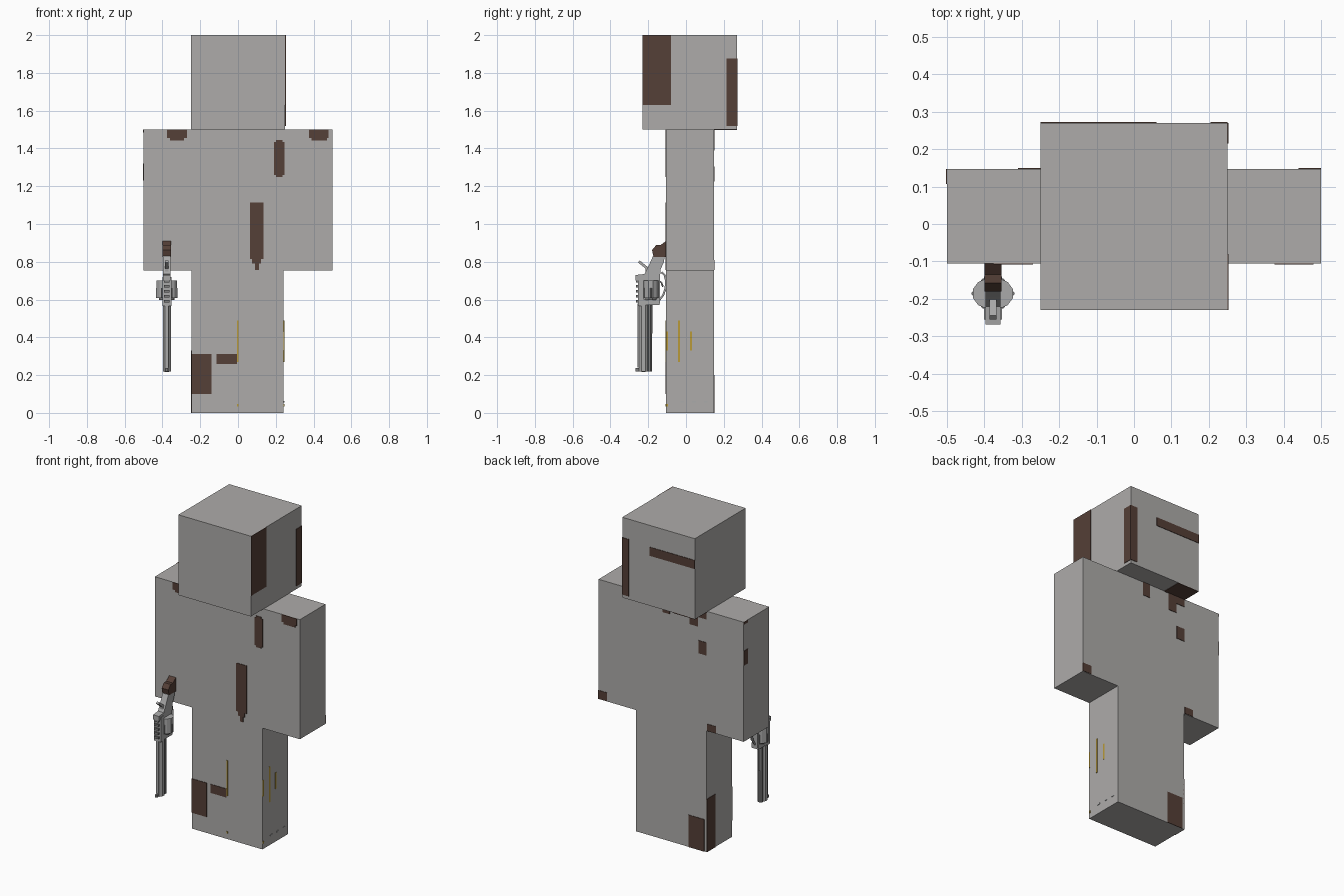
import bpy, bmesh, math
from mathutils import Vector

if "Cube" in bpy.data.objects:
    bpy.data.objects.remove(bpy.data.objects["Cube"], do_unlink=True)


def material(name, rgb):
    m = bpy.data.materials.new(name)
    m.use_nodes = True
    m.diffuse_color = (*rgb, 1)
    bsdf = m.node_tree.nodes["Principled BSDF"]
    bsdf.inputs["Base Color"].default_value = (*rgb, 1)
    bsdf.inputs["Roughness"].default_value = 0.8
    return m


GREY = material("stone grey", (0.42, 0.41, 0.40))
BROWN = material("rust brown", (0.09, 0.05, 0.038))
GOLD = material("gold", (0.48, 0.32, 0.04))
STEEL = material("light steel", (0.40, 0.40, 0.40))
DARK = material("dark steel", (0.20, 0.20, 0.20))


def finish(name, bm, mat):
    bmesh.ops.recalc_face_normals(bm, faces=bm.faces[:])
    me = bpy.data.meshes.new(name)
    bm.to_mesh(me)
    bm.free()
    me.materials.append(mat)
    ob = bpy.data.objects.new(name, me)
    bpy.context.collection.objects.link(ob)
    return ob


def add_box(bm, x, y, z):
    verts = bmesh.ops.create_cube(bm, size=1)["verts"]
    for v in verts:
        v.co = Vector([(r[0] + r[1]) / 2 + c * (r[1] - r[0])
                       for r, c in zip((x, y, z), v.co)])


def box(name, x, y, z, mat):
    bm = bmesh.new()
    add_box(bm, x, y, z)
    return finish(name, bm, mat)


def plates(name, axis, at, rects, mat, t=0.003):
    """Thin painted patches; each rect is (u0, u1, v0, v1) on the plane axis = at."""
    bm = bmesh.new()
    for u0, u1, v0, v1 in rects:
        spans = [(u0, u1), (v0, v1)]
        spans.insert("xyz".index(axis), (at - t, at + t))
        add_box(bm, *spans)
    return finish(name, bm, mat)


def extrude_yz(name, pts, cx, half, mat):
    """Side outline in (y, z) given a width along x."""
    bm = bmesh.new()
    f = bm.faces.new([bm.verts.new((cx - half, y, z)) for y, z in pts])
    new = bmesh.ops.extrude_face_region(bm, geom=[f])["geom"]
    bmesh.ops.translate(bm, vec=(2 * half, 0, 0),
                        verts=[g for g in new if isinstance(g, bmesh.types.BMVert)])
    return finish(name, bm, mat)


def prism_z(name, x, y, rx, ry, z0, z1, mat, sides=8):
    """Upright prism with flat sides facing the axes."""
    bm = bmesh.new()
    bmesh.ops.create_cone(bm, cap_ends=True, segments=sides,
                          radius1=1, radius2=1, depth=1)
    turn, k = math.pi / sides, 1 / math.cos(math.pi / sides)
    for v in bm.verts:
        a = math.atan2(v.co.y, v.co.x) + turn
        v.co = (x + rx * k * math.cos(a), y + ry * k * math.sin(a),
                z0 if v.co.z < 0 else z1)
    return finish(name, bm, mat)


# Blocky body
F, B = -0.105, 0.147
box("head", (-0.25, 0.25), (-0.23, 0.27), (1.5, 2), GREY)
box("torso", (-0.25, 0.25), (F, B), (0.755, 1.5), GREY)
for side, s in (("left", 1), ("right", -1)):
    box(side + "_arm", sorted((0.25 * s, 0.5 * s)), (F, B), (0.755, 1.5), GREY)
box("left_leg", (0, 0.242), (F, B), (0, 0.755), GREY)
box("right_leg", (-0.245, 0), (F, B), (0, 0.755), GREY)

# Head patches
plates("head_side_patches", "x", 0.25,
       [(-0.23, -0.08, 1.63, 2), (0.215, 0.27, 1.52, 1.875)], BROWN)
plates("head_back_patches", "y", 0.27,
       [(0.205, 0.25, 1.52, 1.875), (-0.25, 0.06, 1.812, 1.866)], BROWN)
plates("head_underside_patch", "z", 1.5, [(-0.25, -0.1, B, 0.27)], BROWN)

# Body patches
plates("front_patches", "y", F, [
    (-0.375, -0.27, 1.455, 1.5), (-0.36, -0.285, 1.443, 1.455),
    (0.375, 0.48, 1.455, 1.5), (0.39, 0.47, 1.443, 1.455),
    (0.19, 0.245, 1.26, 1.435), (0.2, 0.235, 1.25, 1.445),
    (0.063, 0.135, 0.815, 1.115), (0.075, 0.122, 0.79, 0.815), (0.09, 0.11, 0.757, 0.79),
    (-0.245, -0.14, 0.1, 0.312), (-0.115, -0.005, 0.258, 0.312)], BROWN)
plates("back_patches", "y", B, [
    (-0.245, -0.13, 1.45, 1.5), (-0.187, -0.13, 1.39, 1.45),
    (0.008, 0.058, 1.415, 1.5), (-0.245, -0.19, 1.225, 1.305),
    (0.44, 0.5, 0.757, 0.81), (-0.31, -0.25, 0.757, 0.8),
    (-0.23, -0.122, 0, 0.2)], BROWN)
plates("right_arm_side_patches", "x", -0.5,
       [(0.107, B, 1.485, 1.5), (0.107, B, 1.23, 1.32)], BROWN)
plates("right_leg_side_patch", "x", -0.245, [(0.065, B, 0, 0.33)], BROWN)

# Thin gold trim on the legs
plates("front_gold_trim", "y", F, [(-0.005, 0.003, 0.27, 0.49), (-0.005, 0.003, 0.035, 0.048)], GOLD)
plates("side_gold_trim", "x", 0.242, [
    (F, -0.096, 0.33, 0.43), (-0.043, -0.031, 0.27, 0.49),
    (0.02, 0.031, 0.33, 0.43), (F, -0.094, 0.035, 0.048)], GOLD)
plates("side_dashes", "x", 0.242,
       [(y, y + 0.02, 0.054, 0.062) for y in (-0.03, 0.033, 0.095)], STEEL)

# Revolver hanging muzzle-down in front of the right arm
GX = -0.377
prism_z("revolver_barrel", GX, -0.225, 0.021, 0.025, 0.22, 0.58, STEEL)
prism_z("revolver_under_barrel", GX, -0.194, 0.015, 0.013, 0.22, 0.58, DARK)
box("revolver_top_rib", (GX - 0.008, GX + 0.008), (-0.257, -0.245), (0.24, 0.58), STEEL)
box("front_sight", (GX - 0.006, GX + 0.006), (-0.268, -0.24), (0.22, 0.237), DARK)
prism_z("revolver_muzzle_bore", GX, -0.225, 0.011, 0.011, 0.217, 0.222, DARK)
prism_z("ejector_rod", GX, -0.183, 0.006, 0.006, 0.42, 0.6, DARK)
prism_z("revolver_cylinder", GX, -0.186, 0.054, 0.042, 0.607, 0.7, STEEL, 12)
prism_z("cylinder_collar", GX, -0.186, 0.042, 0.034, 0.598, 0.61, DARK, 12)

# Cylinder flutes
for i in range(6):
    a = math.tau * i / 6
    x, y = GX + 0.051 * math.cos(a), -0.186 + 0.039 * math.sin(a)
    prism_z("cylinder_flute", x, y, 0.006, 0.006, 0.607, 0.66, DARK)

# Frame: top strap, bottom strap, breech and neck
box("top_strap", (GX - 0.024, GX + 0.024), (-0.255, -0.222), (0.565, 0.72), STEEL)
box("bottom_strap", (GX - 0.02, GX + 0.02), (-0.155, -0.138), (0.58, 0.72), STEEL)
box("frame_front", (GX - 0.024, GX + 0.024), (-0.25, -0.14), (0.57, 0.6), STEEL)
extrude_yz("frame_neck", [
    (-0.268, 0.702), (-0.268, 0.73), (-0.22, 0.735), (-0.195, 0.785), (-0.175, 0.83),
    (-0.112, 0.83), (-0.118, 0.795), (-0.135, 0.76), (-0.138, 0.702)], GX, 0.02, STEEL)
extrude_yz("hammer", [
    (-0.255, 0.797), (-0.245, 0.807), (-0.2, 0.77), (-0.19, 0.73), (-0.212, 0.735),
    (-0.215, 0.765)], GX, 0.009, STEEL)
for i in range(5):
    z = 0.585 + i * 0.026
    box("rear_sight_notch", (GX - 0.014, GX + 0.014), (-0.266, -0.25), (z, z + 0.013), DARK)

# Brown grip
extrude_yz("grip", [
    (-0.172, 0.826), (-0.18, 0.862), (-0.158, 0.888), (-0.135, 0.888),
    (-0.1, 0.915), (-0.1, 0.826)], GX, 0.023, BROWN)


# Trigger guard and trigger
def rod(name, pts, r, mat):
    cu = bpy.data.curves.new(name, "CURVE")
    cu.dimensions = "3D"
    cu.bevel_depth, cu.bevel_resolution = r, 1
    sp = cu.splines.new("POLY")
    sp.points.add(len(pts) - 1)
    for p, (y, z) in zip(sp.points, pts):
        p.co = (GX, y, z, 1)
    cu.use_fill_caps = True
    cu.materials.append(mat)
    ob = bpy.data.objects.new(name, cu)
    bpy.context.collection.objects.link(ob)


rod("trigger_guard", [(-0.13, 0.745), (-0.113, 0.73), (-0.106, 0.7), (-0.108, 0.66),
                      (-0.12, 0.625), (-0.14, 0.598), (-0.16, 0.59)], 0.006, STEEL)
rod("trigger", [(-0.145, 0.7), (-0.13, 0.69), (-0.122, 0.668)], 0.005, DARK)
